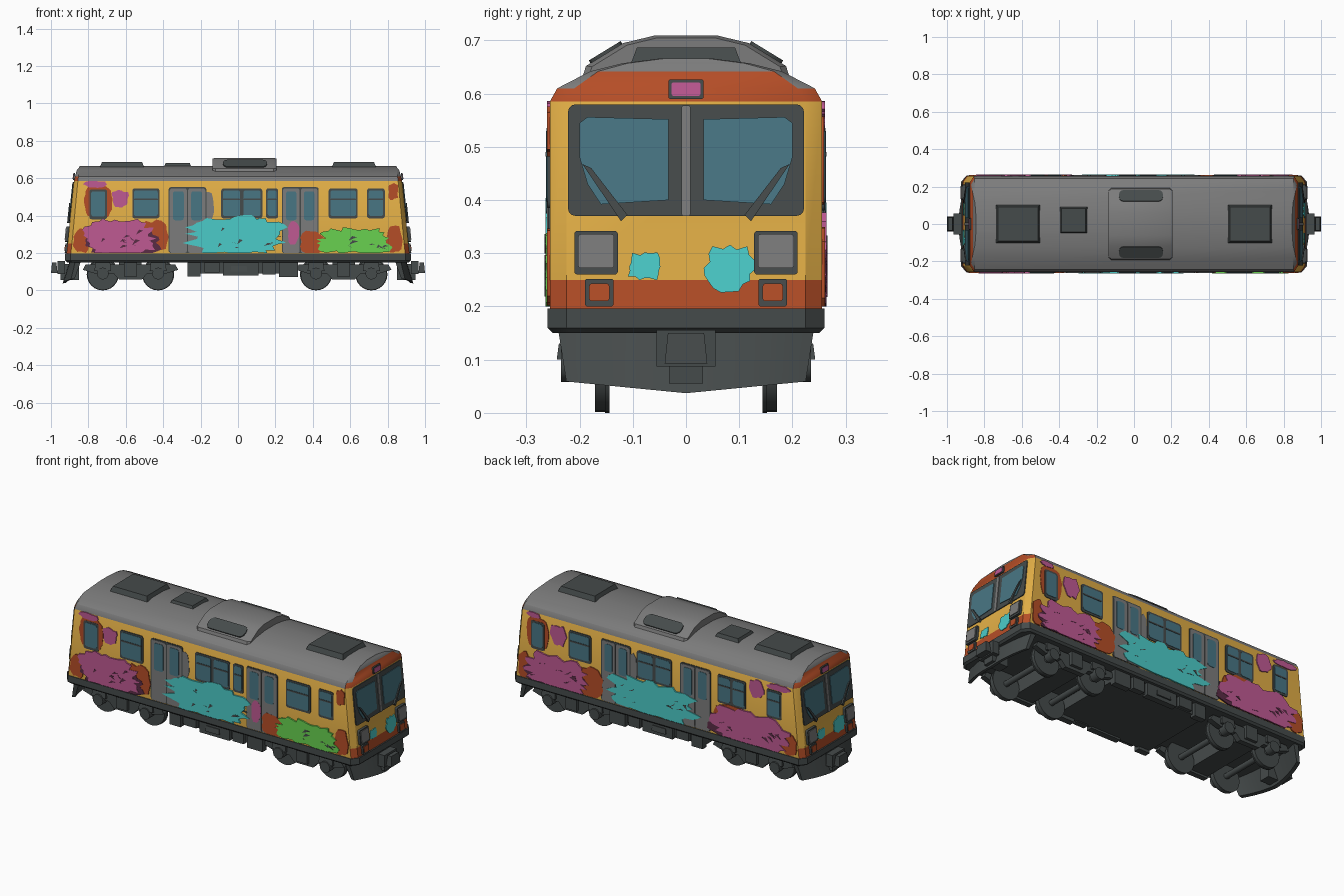
import bpy, bmesh, math, random
from mathutils import Vector

random.seed(7)
if "Cube" in bpy.data.objects:
    bpy.data.objects.remove(bpy.data.objects["Cube"], do_unlink=True)


def material(name, r, g, b):
    m = bpy.data.materials.new(name)
    m.use_nodes = True
    m.diffuse_color = (r, g, b, 1)
    m.node_tree.nodes["Principled BSDF"].inputs["Base Color"].default_value = (r, g, b, 1)
    return m


YELLOW = material("yellow paint", .75, .42, .06)
RED = material("rust red paint", .46, .075, .02)
GREY = material("roof grey", .2, .2, .2)
DARK = material("dark grey", .06, .07, .07)
GLASS = material("teal glass", .065, .18, .23)
PINK = material("pink spray", .52, .1, .29)
CYAN = material("cyan spray", .07, .6, .58)
GREEN = material("green spray", .14, .64, .08)
PLUM = material("dark plum spray", .1, .025, .06)


def build(name, verts, faces, mats, smooth=True):
    me = bpy.data.meshes.new(name)
    me.from_pydata([tuple(v) for v in verts], [], faces)
    bm = bmesh.new()
    bm.from_mesh(me)
    bmesh.ops.recalc_face_normals(bm, faces=bm.faces)
    bm.to_mesh(me)
    bm.free()
    for m in mats:
        me.materials.append(m)
    ob = bpy.data.objects.new(name, me)
    bpy.context.collection.objects.link(ob)
    if smooth:
        bpy.ops.object.select_all(action='DESELECT')
        ob.select_set(True)
        bpy.context.view_layer.objects.active = ob
        bpy.ops.object.shade_smooth_by_angle(angle=math.radians(32))
    return ob


def loft(name, rings, mats):
    n = len(rings[0])
    faces = [(i * n + j, i * n + (j + 1) % n, (i + 1) * n + (j + 1) % n, (i + 1) * n + j)
             for i in range(len(rings) - 1) for j in range(n)]
    faces += [tuple(range(n)), tuple(range((len(rings) - 1) * n, len(rings) * n))]
    return build(name, [v for r in rings for v in r], faces, mats)


def box(name, x0, x1, y0, y1, z0, z1, mat, inset=0):
    def ring(z, k):
        return [(x0 + k, y0 + k, z), (x1 - k, y0 + k, z), (x1 - k, y1 - k, z), (x0 + k, y1 - k, z)]
    return loft(name, [ring(z0, 0), ring(z1, inset)], [mat])


def disc(name, x, y, z, r, width, mat, n=24, hub=None):
    def ring(yy, rr):
        return [(x + rr * math.cos(a * math.tau / n), yy, z + rr * math.sin(a * math.tau / n)) for a in range(n)]
    return loft(name, [ring(y - width / 2, r), ring(y + width / 2, hub or r)], [mat])


# Surfaces that plates sit on: u runs along, v runs up, d lifts outwards
def side(s):
    return lambda u, v, d: (u, s * (.256 + d), v)


def end(s):
    return lambda u, v, d: (s * (.917 - .104 * (v - .195) + d), s * u, v)


def plate(name, pts, surface, mat, lift=.004):
    rings = [[surface(u, v, d) for u, v in pts] for d in (-.001, lift)]
    return loft(name, rings, [mat])


def rrect(u0, u1, v0, v1, r=.012):
    pts = []
    for k, (u, v) in enumerate([(u1 - r, v1 - r), (u0 + r, v1 - r), (u0 + r, v0 + r), (u1 - r, v0 + r)]):
        for a in range(4):
            t = (k + a / 3) * math.pi / 2
            pts.append((u + r * math.cos(t), v + r * math.sin(t)))
    return pts


def blob(u0, u1, v0, v1, rough=.2, n=30):
    pts = []
    for k in range(n):
        t = k * math.tau / n
        c, s = math.cos(t), math.sin(t)
        f = (1 - rough * random.random()) / (abs(c) ** 3 + abs(s) ** 3) ** (1 / 3)
        pts.append(((u0 + u1) / 2 + f * c * (u1 - u0) / 2, max(.2, (v0 + v1) / 2 + f * s * (v1 - v0) / 2)))
    return pts


# Body shell: plan outline with cut corners, stacked upwards to the roof crown
def plan(z, w, c, length, corner):
    half = [(length, -c), (length, c), (corner, w)]
    pts = half + [(-corner, w), (-length, c), (-length, -c), (-corner, -w), (corner, -w)]
    return [(x, y, z) for x, y in pts]


levels = [(.195, .256, .225, .917, .894), (.25, .256, .225, .911, .888), (.585, .256, .225, .877, .856),
          (.61, .242, .21, .871, .853), (.642, .18, .165, .862, .848), (.657, .12, .11, .85, .845),
          (.666, .05, .04, .845, .842)]
shell = loft("body_shell", [plan(*v) for v in levels], [YELLOW, RED, GREY, DARK])
for p in shell.data.polygons:
    z, on_end = p.center.z, abs(p.normal.x) > .4
    if z < .25:
        p.material_index = 1 if on_end else 3 if z < .2 else 0
    elif z > .59:
        p.material_index = 1 if abs(p.normal.x) > .75 and z < .64 else 2

# Underframe skirt
loft("underframe_skirt", [plan(.15, .25, .215, .915, .885), plan(.16, .26, .225, .925, .895),
                          plan(.196, .26, .225, .925, .895)], [DARK])

# Roof equipment
for name, x0, x1, y0, y1, z in (("left_roof_vent", -.745, -.495, -.11, .11, .687),
                                ("small_roof_vent", -.405, -.24, -.06, .1, .68),
                                ("right_roof_vent", .495, .745, -.11, .11, .687)):
    box(name, x0, x1, y0, y1, .64, z, DARK, .018)
hump = [(-.195, .63), (-.188, .652), (-.118, .695), (-.06, .709), (.06, .709), (.118, .695), (.188, .652), (.195, .63)]
loft("roof_pod", [[(x, y * k, .63 + (z - .63) * k) for y, z in hump]
                  for x, k in ((-.135, .94), (-.12, 1), (.19, 1), (.205, .94))], [GREY])
for s in (-1, 1):
    plate("roof_pod_grille", rrect(-.08, .155, .12, .18, .025),
          lambda u, v, d: (u, s * (v + d * .5), .694 - (v - .12) * .61 + d), DARK, .005)


# Side windows and doors
def window(surface, u0, u1, bars=1):
    plate("window_frame", rrect(u0, u1, .385, .545), surface, DARK, .004)
    w = (u1 - u0) / bars
    for k in range(bars):
        a, b = u0 + k * w + .009, u0 + (k + 1) * w - .009
        plate("window_glass", rrect(a, b, .397, .535), surface, GLASS, .006)
        plate("window_transom", rrect(a, b, .482, .49, .002), surface, DARK, .008)


def double_door(surface, u0, u1):
    plate("door_surround", rrect(u0 - .006, u1 + .006, .2, .552), surface, DARK, .003)
    mid = (u0 + u1) / 2
    for a, b in ((u0, mid - .003), (mid + .003, u1)):
        plate("door_leaf", rrect(a, b, .2, .545), surface, GREY, .005)
        plate("door_glass", rrect(a + .017, b - .017, .375, .53), surface, GLASS, .007)


def cab_door(surface, u0, u1):
    plate("cab_door_header", blob(u0 - .03, u1 + .03, .38, .565, .1), surface, RED, .003)
    plate("cab_door_frame", rrect(u0, u1, .38, .54), surface, DARK, .004)
    plate("cab_door_glass", rrect(u0 + .01, u1 - .01, .395, .53), surface, GLASS, .006)


front, back = side(-1), side(1)
cab_door(front, -.795, -.7)
window(front, -.565, -.42)
double_door(front, -.365, -.175)
window(front, -.09, .13, 2)
window(front, .15, .215)
double_door(front, .24, .425)
window(front, .485, .64)
window(front, .69, .785)
cab_door(back, .715, .8)
window(back, .42, .56)
double_door(back, .175, .35)
window(back, -.09, .13, 2)
double_door(back, -.33, -.15)
window(back, -.56, -.38, 2)
window(back, -.785, -.69)

# Weathered paint patches on the sides
for surface, mat, u0, u1, v0, v1 in (
        (front, RED, -.885, -.79, .19, .34), (front, RED, -.53, -.37, .19, .38), (front, RED, .79, .885, .19, .35),
        (front, RED, .33, .46, .19, .33), (front, PINK, -.83, -.7, .548, .587), (front, PINK, -.68, -.58, .44, .54),
        (front, PINK, .265, .33, .24, .385), (front, GREY, -.2, -.12, .36, .53), (front, RED, .8, .86, .48, .58),
        (back, RED, .79, .885, .19, .35), (back, RED, .33, .5, .19, .38), (back, RED, -.885, -.78, .19, .33),
        (back, RED, -.6, -.34, .19, .4), (back, PINK, .57, .68, .43, .56), (back, PINK, .74, .83, .555, .587),
        (back, PINK, -.68, -.58, .47, .58), (back, PINK, -.85, -.69, .548, .586), (back, GREY, .13, .19, .3, .53)):
    plate("paint_patch", blob(u0, u1, v0, v1, .25, 18), surface, mat, .0055 if mat != GREY else .002)

# Spray painted panels with dark slashes
for surface, mat, u0, u1, v0, v1 in (
        (front, PINK, -.84, -.42, .17, .385), (front, CYAN, -.3, .28, .17, .405), (front, GREEN, .4, .85, .185, .34),
        (back, PINK, .42, .85, .17, .385), (back, CYAN, -.28, .33, .17, .405), (back, PINK, -.86, -.32, .17, .39)):
    if mat == PINK:
        plate("spray_shadow", blob(u0 + .02, u1 + .025, v0, v1 - .045, .25), surface, PLUM, .007)
    plate("spray_panel", blob(u0, u1, v0, v1, .3, 44), surface, mat, .0085)
    for k in range(9):
        u, v = random.uniform(u0 + .07, u1 - .07), random.uniform(.225, v1 - .07)
        du, dv = random.uniform(.02, .05), random.uniform(-.025, .025)
        plate("spray_slash", [(u, v), (u + du, v + dv), (u + du * .4, v + dv + .006)], surface,
              PLUM if mat == PINK else DARK, .0095)

for s in (-1, 1):
    # Cab ends
    face = end(s)
    plate("windscreen_surround", rrect(-.222, .222, .37, .58, .015), face, DARK, .005)
    plate("windscreen_pillar", rrect(-.008, .008, .37, .578, .003), face, GREY, .008)
    plate("destination_box", rrect(-.033, .033, .59, .627, .004), face, DARK, .007)
    plate("destination_sign", rrect(-.027, .027, .596, .621, .003), face, PINK, .009)
    plate("end_spray_small", blob(-.115, -.04, .245, .305, .3, 20), face, CYAN, .004)
    plate("end_spray_large", blob(.03, .135, .225, .32, .3, 20), face, CYAN, .004)
    for m in (-1, 1):
        plate("windscreen_glass", [(m * u, v) for u, v in
              ((.033, .4), (.16, .392), (.185, .43), (.2, .48), (.2, .545), (.185, .556), (.033, .552))],
              face, GLASS, .008)
        plate("wiper", [(m * u, v) for u, v in ((.195, .468), (.178, .46), (.11, .372), (.122, .36))],
              face, DARK, .014)
        lo, hi = sorted((m * .128, m * .21))
        plate("headlamp_housing", rrect(lo, hi, .26, .342, .006), face, DARK, .014)
        plate("headlamp_panel", rrect(lo + .007, hi - .007, .272, .336, .006), face, GREY, .018)
        plate("tail_lamp_housing", rrect(m * .163 - .027, m * .163 + .027, .2, .252, .005), face, DARK, .01)
        plate("tail_lamp", rrect(m * .163 - .019, m * .163 + .019, .21, .243, .005), face, RED, .013)

    # Snow plough: a swept blade, thickened
    cols = [(k - 6) / 6 for k in range(13)]
    top = [(s * (.9 - .03 * t * t), .24 * t, .155) for t in cols]
    low = [(s * (.938 - .045 * t * t), .225 * t, .037 + .022 * abs(t)) for t in cols]
    back_low = [(x - s * .02, y, z + .004) for x, y, z in low]
    back_top = [(x - s * .03, y, z) for x, y, z in top]
    loft("snow_plough", [[r[k] for r in (top, low, back_low, back_top)] for k in range(13)], [DARK])

    # Coupler
    a, b = sorted((s * .85, s * .95))
    box("coupler_shank", a, b, -.032, .032, .055, .14, DARK)
    a, b = sorted((s * .925, s * .965))
    box("coupler_collar", a, b, -.055, .055, .087, .156, DARK)
    a, b = sorted((s * .965, s))
    box("coupler_head", a, b, -.04, .04, .093, .15, DARK, .006)

# Underfloor equipment
box("equipment_case", -.27, .32, -.215, .215, .09, .155, DARK)
for s in (-1, 1):
    y0, y1 = sorted((s * .2, s * .235))
    for x0, x1, z in ((-.27, -.2, .075), (-.18, -.1, .095), (-.08, .11, .08), (.13, .2, .085), (.22, .32, .072)):
        box("equipment_panel", x0, x1, y0, y1, z, .155, DARK)
    y0, y1 = sorted((s * .23, s * .243))
    box("equipment_hatch", -.04, .05, y0, y1, .1, .13, DARK, .004)

# Bogies
frame = [(-.255, .11), (-.24, .138), (.24, .138), (.255, .11), (.19, .09), (.09, .09), (.06, .058), (-.06, .058),
         (-.09, .09), (-.19, .09)]
for cx in (-.575, .565):
    box("bogie_bolster", cx - .06, cx + .06, -.2, .2, .07, .155, DARK)
    for s in (-1, 1):
        loft("bogie_frame", [[(cx + x, s * y, z) for x, z in frame] for y in (.185, .215)], [DARK])
        y0, y1 = sorted((s * .19, s * .232))
        box("bogie_spring", cx - .035, cx + .035, y0, y1, .075, .155, DARK)
        x = cx + s * .148
        disc("axle", x, 0, .085, .016, .4, DARK, 12)
        for m in (-1, 1):
            disc("wheel_tread", x, m * .158, .084, .082, .026, DARK)
            disc("wheel_flange", x, m * .148, .086, .086, .008, DARK)
            disc("axle_box", x, m * .212, .09, .032, .045, DARK, 12)
            y0, y1 = sorted((m * .19, m * .228))
            box("axle_box_guide", x - .045, x + .045, y0, y1, .105, .15, DARK, .006)
